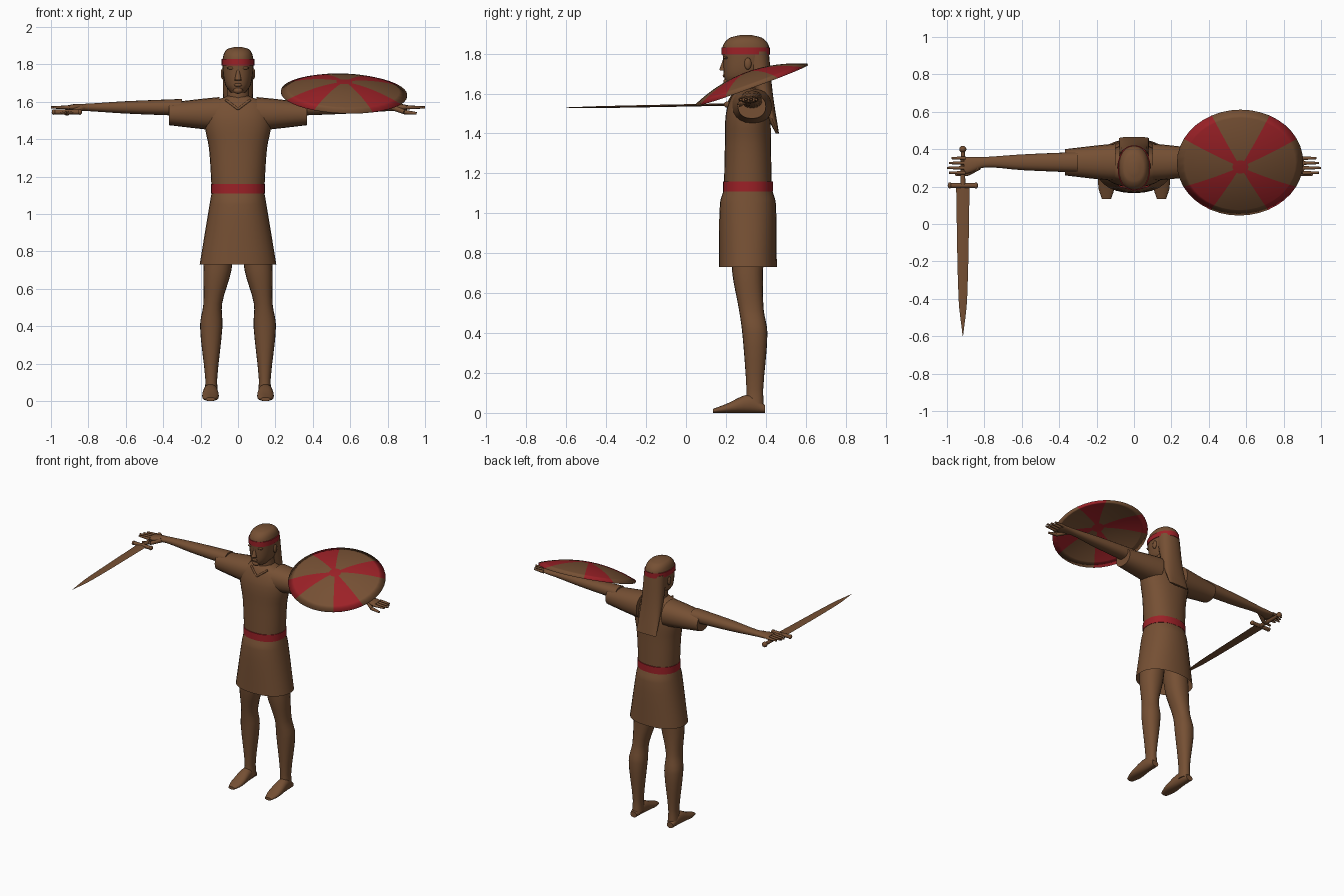
import bpy, bmesh
from math import sin, cos, pi, radians, copysign
from mathutils import Vector, Matrix

if "Cube" in bpy.data.objects:
    bpy.data.objects.remove(bpy.data.objects["Cube"], do_unlink=True)


def material(name, color):
    m = bpy.data.materials.new(name)
    m.use_nodes = True
    m.diffuse_color = color
    bsdf = next(node for node in m.node_tree.nodes if node.type == 'BSDF_PRINCIPLED')
    bsdf.inputs["Base Color"].default_value = color
    return m


BROWN = material("brown", (0.18, 0.08, 0.034, 1))
RED = material("red", (0.33, 0.015, 0.02, 1))
BODY_Y = 0.31      # depth of the body's middle
ARM_Y = 0.33
ARM_Z = 1.57
SWORD_X = -0.915
SWORD_Z = 1.545


def finish(name, bm, is_red):
    """Turn a bmesh into a smooth object; faces where is_red(centre) holds are red."""
    bmesh.ops.recalc_face_normals(bm, faces=bm.faces)
    for face in bm.faces:
        face.material_index = int(is_red(face.calc_center_median()))
    mesh = bpy.data.meshes.new(name)
    bm.to_mesh(mesh)
    bm.free()
    mesh.materials.append(BROWN)
    mesh.materials.append(RED)
    part = bpy.data.objects.new(name, mesh)
    bpy.context.collection.objects.link(part)
    bpy.ops.object.select_all(action='DESELECT')
    part.select_set(True)
    bpy.context.view_layer.objects.active = part
    bpy.ops.object.shade_smooth_by_angle(angle=radians(45))
    return part


def smooth_rings(rings, steps=4):
    """Fill in rings between the given ones with a smooth curve."""
    keys = [Vector(tuple(ring) + (0,) * (5 - len(ring))) for ring in rings]
    last = len(keys) - 1

    def slope(i):
        before, after = keys[max(i - 1, 0)], keys[min(i + 1, last)]
        return (after - before) / (after[0] - before[0])

    result = []
    for i in range(last):
        start, end = keys[i], keys[i + 1]
        span = end[0] - start[0]
        for step in range(steps):
            t = step / steps
            blend = t * t * (3 - 2 * t)
            ease_out = t * (1 - t) ** 2 * span
            ease_in = t * t * (t - 1) * span
            result.append(start.lerp(end, blend) + slope(i) * ease_out + slope(i + 1) * ease_in)
    return result + [keys[last]]


def loft(name, axis, centre, rings, sides=20, caps=True, mirror=1, red=False):
    """Skin ovals (position, radius a, radius b, shift a, shift b) along an axis."""
    bm = bmesh.new()
    main = "xyz".index(axis)
    a, b = [i for i in range(3) if i != main]
    loops = []
    for position, radius_a, radius_b, shift_a, shift_b in smooth_rings(rings):
        loop = []
        for i in range(sides):
            turn = 2 * pi * i / sides
            # slightly squared oval
            u, v = [copysign(abs(w) ** 0.9, w) for w in (cos(turn), sin(turn))]
            point = Vector((0, 0, 0))
            point[main] = position
            point[a] = centre[0] + shift_a + radius_a * u
            point[b] = centre[1] + shift_b + radius_b * v
            point.x *= mirror
            loop.append(bm.verts.new(point))
        loops.append(loop)
    for low, high in zip(loops, loops[1:]):
        for i in range(sides):
            bm.faces.new((low[i - 1], low[i], high[i], high[i - 1]))
    if caps:
        bm.faces.new(loops[0])
        bm.faces.new(loops[-1])
    return finish(name, bm, lambda centre: red)


def rod(name, start, end, start_radius, end_radius):
    """Tapered rod between two points."""
    start, end = Vector(start), Vector(end)
    reach = end - start
    turn = reach.to_track_quat('Z', 'Y').to_matrix().to_4x4()
    bm = bmesh.new()
    bmesh.ops.create_cone(bm, cap_ends=True, segments=10, radius1=start_radius,
                          radius2=end_radius, depth=reach.length,
                          matrix=Matrix.Translation(start.lerp(end, 0.5)) @ turn)
    return finish(name, bm, lambda centre: False)


def ball(name, centre, size):
    bm = bmesh.new()
    bmesh.ops.create_uvsphere(bm, u_segments=12, v_segments=8, radius=1,
                              matrix=Matrix.Translation(centre) @ Matrix.Diagonal((*size, 1)))
    return finish(name, bm, lambda centre: False)


# Clothes: flared open skirt, shirt and belt
body = (0, BODY_Y)
loft("skirt", 'z', body, [(0.73, 0.205, 0.145), (1.05, 0.152, 0.14), (1.12, 0.14, 0.12)],
     sides=28, caps=False)
loft("shirt", 'z', body, [(1.12, 0.14, 0.12), (1.35, 0.155, 0.115), (1.5, 0.18, 0.11),
                          (1.59, 0.15, 0.08), (1.63, 0.06, 0.05)], sides=28)
loft("belt", 'z', body, [(z, 0.145, 0.125) for z in (1.11, 1.16)], sides=28, red=True)

# Head, face and headband
rod("neck", (0, 0.32, 1.56), (0, BODY_Y, 1.7), 0.066, 0.06)
skull = (0, 0.3)
loft("head", 'z', skull, [(1.65, 0.04, 0.08, 0, -0.02), (1.69, 0.068, 0.1, 0, -0.01),
                          (1.78, 0.082, 0.115), (1.84, 0.08, 0.115), (1.88, 0.06, 0.08),
                          (1.893, 0.02, 0.03)], sides=24)
loft("headband", 'z', skull, [(z, 0.087, 0.121) for z in (1.795, 1.83)], sides=24, red=True)
rod("nose", (0, 0.193, 1.775), (0, 0.185, 1.715), 0.006, 0.019)
ball("lips", (0, 0.192, 1.69), (0.022, 0.008, 0.009))
ball("chin", (0, 0.205, 1.66), (0.026, 0.018, 0.018))

# Hair hanging down the back
loft("hair", 'z', (0, 0.35), [(1.81, 0.078, 0.065), (1.6, 0.08, 0.045, 0, 0.04),
                              (1.4, 0.08, 0.008, 0, 0.108)])

for s, side in ((-1, "right"), (1, "left")):
    ball(side + "_ear", (s * 0.082, BODY_Y, 1.75), (0.01, 0.018, 0.03))
    ball(side + "_brow", (s * 0.033, 0.2, 1.78), (0.026, 0.012, 0.008))
    rod(side + "_neckline", (s * 0.065, 0.245, 1.61), (0, 0.215, 1.56), 0.007, 0.006)

    # Sleeve, then arm running into the palm
    loft(side + "_sleeve", 'x', (ARM_Y, 1.535), [(0.1, 0.1, 0.09), (0.2, 0.09, 0.08),
                                                 (0.37, 0.07, 0.06)], mirror=s)
    loft(side + "_arm", 'x', (ARM_Y, ARM_Z), [
        (0.3, 0.055, 0.045), (0.6, 0.042, 0.033), (0.8, 0.028, 0.02),
        (0.88, 0.043, 0.017, -0.015), (0.91, 0.043, 0.011, -0.016)], mirror=s)

    # Fingers and thumb
    for i, finger in enumerate(("little", "ring", "middle", "index")):
        y = 0.352 - 0.026 * i
        tip = 1 - 0.012 * abs(i - 2)
        rod(f"{side}_{finger}_finger", (s * 0.9, y, ARM_Z), (s * tip, y, ARM_Z), 0.011, 0.006)
    knuckle = (s * 0.89, 0.268, SWORD_Z)
    rod(side + "_thumb", (s * 0.83, 0.305, ARM_Z), knuckle, 0.017, 0.012)
    rod(side + "_thumb_tip", knuckle, (s * 0.955, 0.262, 1.538), 0.012, 0.007)

    # Leg and bare foot, whose sole rests on the ground
    loft(side + "_leg", 'z', (0.143, 0.345), [
        (0.03, 0.036, 0.045), (0.12, 0.032, 0.042), (0.4, 0.06, 0.063),
        (0.52, 0.05, 0.062, -0.008, -0.018), (0.7, 0.075, 0.077, -0.033, -0.036),
        (0.95, 0.08, 0.09, -0.055, -0.035)], mirror=s)
    sole = [(0.395, 0.025, 0.02), (0.32, 0.037, 0.046), (0.2, 0.044, 0.022), (0.135, 0.025, 0.01)]
    loft(side + "_foot", 'y', (0.147, 0), [(y, wide, high, 0, high) for y, wide, high in sole],
         mirror=s)

# Domed round shield, tilted forward, with four red wedges and a red centre
SEGMENTS, STEPS, DOME = 40, 8, 0.065
bm = bmesh.new()
hub = bm.verts.new((0, 0, DOME))
loops = []
for j in range(STEPS):
    r = (j + 1) / STEPS
    turns = [2 * pi * i / SEGMENTS for i in range(SEGMENTS)]
    loops.append([bm.verts.new((r * cos(t), r * sin(t), DOME * (1 - r * r))) for t in turns])
for i in range(SEGMENTS):
    bm.faces.new((hub, loops[0][i - 1], loops[0][i]))
    for low, high in zip(loops, loops[1:]):
        bm.faces.new((low[i - 1], high[i - 1], high[i], low[i]))


def wedge_or_hub(centre):
    diagonal = 2 * abs(centre.x * centre.y) / centre.xy.length_squared
    return centre.xy.length < 0.18 or diagonal > cos(radians(36))


shield = finish("shield", bm, wedge_or_hub)
shield.matrix_world = (Matrix.Translation((0.567, 0.327, 1.647))
                       @ Matrix.Rotation(radians(2), 4, 'Y')
                       @ Matrix.Rotation(radians(20), 4, 'X')
                       @ Matrix.Diagonal((0.338, 0.3, 1, 1)))
shield.modifiers.new("thickness", 'SOLIDIFY').thickness = 0.008

# Sword held out forward in the right hand
guard_y, pommel_y = 0.206, 0.4
loft("sword_blade", 'y', (SWORD_X, SWORD_Z), [
    (guard_y, 0.036, 0.006), (-0.4, 0.023, 0.005, 0, -0.012),
    (-0.6, 0.001, 0.001, 0, -0.015)], sides=4)
rod("sword_guard", (SWORD_X - 0.07, guard_y, SWORD_Z), (SWORD_X + 0.07, guard_y, SWORD_Z),
    0.013, 0.013)
for end in (-0.07, 0.07):
    ball("guard_end", (SWORD_X + end, guard_y, SWORD_Z), (0.011, 0.017, 0.015))
rod("sword_grip", (SWORD_X, guard_y, SWORD_Z), (SWORD_X, pommel_y, SWORD_Z), 0.014, 0.011)
ball("sword_pommel", (SWORD_X, pommel_y, SWORD_Z), (0.019, 0.018, 0.019))
